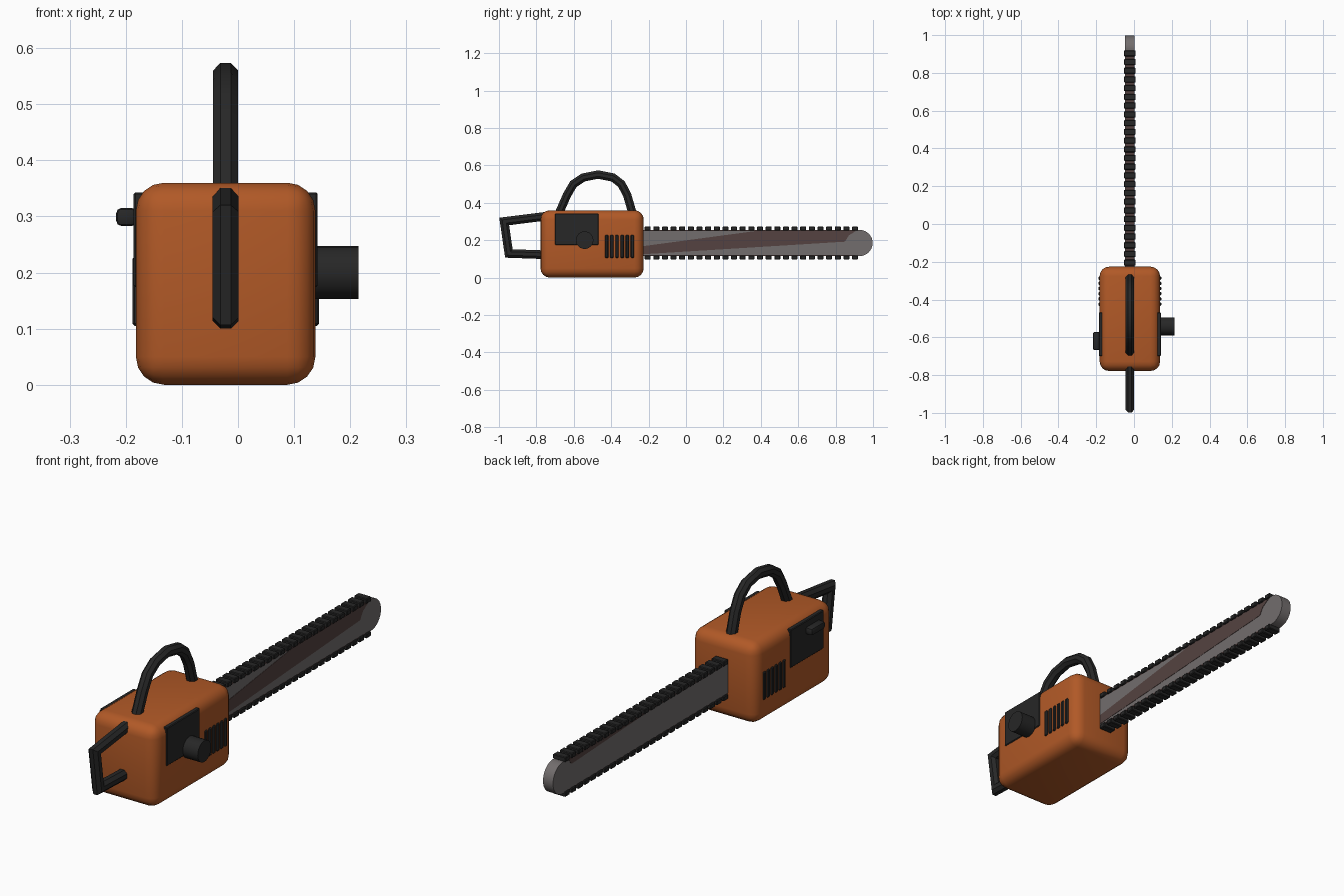
import bpy, bmesh, math
from mathutils import Vector, Matrix

cube = bpy.data.objects.get("Cube")
if cube:
    bpy.data.objects.remove(cube, do_unlink=True)

CX = -0.022  # middle plane of the saw


def material(name, rgb):
    m = bpy.data.materials.new(name)
    m.use_nodes = True
    m.diffuse_color = (*rgb, 1)
    m.node_tree.nodes["Principled BSDF"].inputs["Base Color"].default_value = (*rgb, 1)
    return m


orange = material("burnt orange", (0.44, 0.1, 0.02))
black = material("black rubber", (0.02, 0.02, 0.02))
steel = material("grey steel", (0.17, 0.155, 0.155))
rust = material("brown steel", (0.09, 0.055, 0.052))


def finish(name, bm, mat, smooth=False):
    bmesh.ops.recalc_face_normals(bm, faces=bm.faces)
    me = bpy.data.meshes.new(name)
    bm.to_mesh(me)
    bm.free()
    me.materials.append(mat)
    ob = bpy.data.objects.new(name, me)
    bpy.context.collection.objects.link(ob)
    if smooth:
        bpy.ops.object.select_all(action='DESELECT')
        ob.select_set(True)
        bpy.context.view_layer.objects.active = ob
        bpy.ops.object.shade_smooth_by_angle(angle=math.radians(40))
    return ob


def add_box(bm, lo, hi, bevel=0, segments=1):
    lo, hi = Vector(lo), Vector(hi)
    part = bmesh.new()
    bmesh.ops.create_cube(part, size=1)
    for v in part.verts:
        v.co = (lo + hi) / 2 + v.co * (hi - lo)
    if bevel:
        bmesh.ops.bevel(part, geom=part.edges[:], offset=bevel, segments=segments,
                        profile=0.5, affect='EDGES')
    tmp = bpy.data.meshes.new("tmp")
    part.to_mesh(tmp)
    part.free()
    bm.from_mesh(tmp)
    bpy.data.meshes.remove(tmp)


def box(name, lo, hi, mat, bevel=0, segments=1, smooth=False):
    bm = bmesh.new()
    add_box(bm, lo, hi, bevel, segments)
    return finish(name, bm, mat, smooth)


def tube(name, path, radius, sides=8):
    # sweep a polygon along a path in the middle plane, with mitred corners
    bm = bmesh.new()
    pts = [Vector((CX, y, z)) for y, z in path]
    rings = []
    for i, p in enumerate(pts):
        a = (p - pts[i - 1]).normalized() if i else None
        b = (pts[i + 1] - p).normalized() if i < len(pts) - 1 else None
        t = ((a or b) + (b or a)).normalized()
        n = t.cross(Vector((1, 0, 0)))
        mitre = 1 / t.dot(b or a)
        ring = []
        for k in range(sides):
            ang = 2 * math.pi * (k + 0.5) / sides
            ring.append(bm.verts.new(p + Vector((radius * math.cos(ang), 0, 0))
                                     + n * radius * mitre * math.sin(ang)))
        rings.append(ring)
    for r, s in zip(rings, rings[1:]):
        for k in range(sides):
            j = (k + 1) % sides
            bm.faces.new((r[k], r[j], s[j], s[k]))
    bm.faces.new(rings[0])
    bm.faces.new(rings[-1])
    return finish(name, bm, black, True)


def slab(name, outline, x0, x1, mat, smooth=False):
    # extrude a side outline across x
    bm = bmesh.new()
    face = bm.faces.new([bm.verts.new((x0, y, z)) for y, z in outline])
    ext = bmesh.ops.extrude_face_region(bm, geom=[face])
    moved = [g for g in ext["geom"] if isinstance(g, bmesh.types.BMVert)]
    bmesh.ops.translate(bm, verts=moved, vec=(x1 - x0, 0, 0))
    return finish(name, bm, mat, smooth)


# Motor housing
box("motor_housing", (-0.182, -0.778, 0), (0.138, -0.226, 0.36), orange, 0.05, 4, True)

# Guide bar with round nose
nose = [(0.928 + 0.07 * math.sin(a), 0.185 + 0.07 * math.cos(a))
        for a in [math.pi * i / 16 for i in range(17)]]
slab("guide_bar", [(-0.3, 0.25), (0.9, 0.25)] + nose + [(0.9, 0.12), (-0.3, 0.12)],
     -0.047, 0.002, steel, True)

# Worn patches on both faces of the bar
slab("bar_patch_left", [(-0.23, 0.168), (0.38, 0.25), (0.91, 0.25), (0.87, 0.225),
                        (0.85, 0.192), (-0.23, 0.125)], 0.001, 0.0035, rust)
slab("bar_patch_right", [(0.35, 0.25), (0.89, 0.25), (0.87, 0.225)], -0.0485, -0.046, rust)

# Chain links along both edges of the bar
bm = bmesh.new()
for i in range(25):
    y = -0.205 + i * 0.0462
    for z in (0.108, 0.262):
        add_box(bm, (CX - 0.031, y - 0.016, z - 0.011), (CX + 0.031, y + 0.016, z + 0.011), 0.003)
finish("chain_links", bm, black)
for name, z in (("chain_strip_upper", 0.252), ("chain_strip_lower", 0.118)):
    box(name, (CX - 0.024, -0.23, z - 0.003), (CX + 0.024, 0.91, z + 0.003), rust)

# Handles
tube("top_handle", [(-0.685, 0.33), (-0.637, 0.44), (-0.602, 0.5), (-0.55, 0.535),
                    (-0.47, 0.551), (-0.39, 0.535), (-0.345, 0.5), (-0.314, 0.44),
                    (-0.282, 0.33)], 0.024)
tube("rear_handle", [(-0.75, 0.328), (-0.972, 0.3), (-0.947, 0.129), (-0.75, 0.122)], 0.025)

# Side covers and cooling vents on both sides
for side, x, out in (("left", 0.138, 0.004), ("right", -0.182, -0.004)):
    x0, x1 = sorted((x - out * 4, x + out))
    box(side + "_cover", (x0, -0.7, 0.174), (x1, -0.468, 0.343), black, 0.003)
    bm = bmesh.new()
    for i in range(6):
        y = -0.424 + i * 0.0275
        a, b = sorted((x - out * 3, x + out * 1.6))
        add_box(bm, (a, y - 0.009, 0.105), (b, y + 0.009, 0.228), 0.004)
    finish(side + "_vents", bm, black)

# Round cap on the left cover
bm = bmesh.new()
bmesh.ops.create_cone(bm, cap_ends=True, segments=24, radius1=0.047, radius2=0.047, depth=0.1,
                      matrix=Matrix.Translation((0.165, -0.542, 0.2))
                      @ Matrix.Rotation(math.pi / 2, 4, 'Y'))
finish("starter_cap", bm, black, True)

# Switch on the right cover
box("switch", (-0.217, -0.668, 0.283), (-0.18, -0.572, 0.315), black, 0.009, 2, True)
